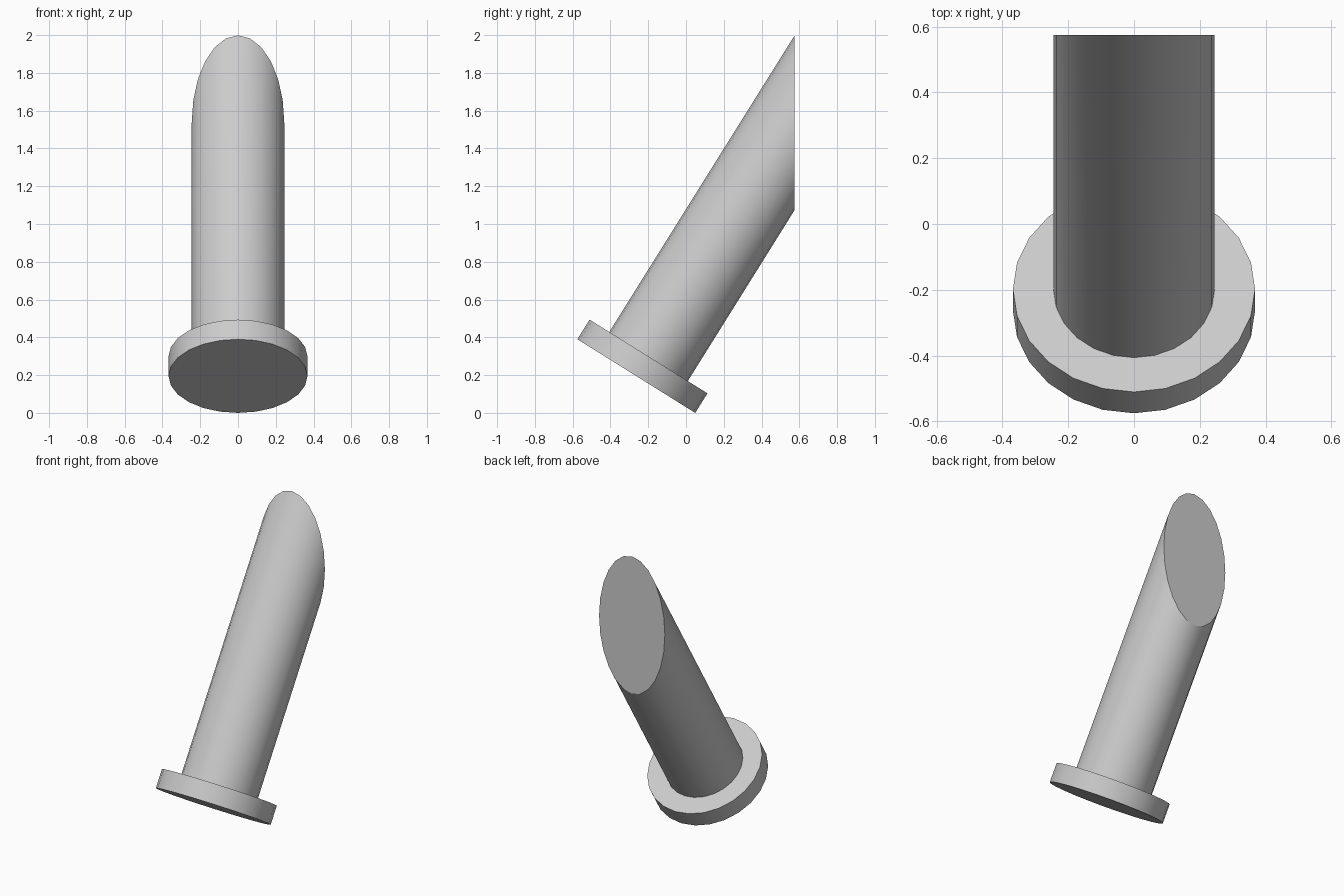
import bpy
import bmesh
from math import radians
from mathutils import Matrix, Vector

default_cube = bpy.data.objects.get("Cube")
if default_cube:
    bpy.data.objects.remove(default_cube, do_unlink=True)

GREY = (0.6, 0.6, 0.6, 1.0)
grey = bpy.data.materials.new("plain_grey")
grey.use_nodes = True
grey.diffuse_color = GREY
grey.node_tree.nodes["Principled BSDF"].inputs["Base Color"].default_value = GREY

# Shared tilted axis, starting at the centre of the head's outer face
TILT = Matrix.Translation((0, -0.263, 0.195)) @ Matrix.Rotation(radians(-32), 4, "X")
BACK_Y = 0.575


def tilted_cylinder(name, radius, start, end, cut_y=None):
    """Cylinder along the tilted axis, optionally sliced by a vertical plane."""
    bm = bmesh.new()
    placed = TILT @ Matrix.Translation((0, 0, (start + end) / 2))
    bmesh.ops.create_cone(bm, cap_ends=True, segments=24, radius1=radius,
                          radius2=radius, depth=end - start, matrix=placed)
    if cut_y is not None:
        cut = bmesh.ops.bisect_plane(
            bm, geom=bm.verts[:] + bm.edges[:] + bm.faces[:],
            plane_co=Vector((0, cut_y, 0)), plane_no=Vector((0, 1, 0)),
            clear_outer=True)
        rim = [e for e in cut["geom_cut"] if isinstance(e, bmesh.types.BMEdge)]
        bmesh.ops.contextual_create(bm, geom=rim)
    bmesh.ops.recalc_face_normals(bm, faces=bm.faces[:])
    mesh = bpy.data.meshes.new(name)
    bm.to_mesh(mesh)
    bm.free()
    mesh.materials.append(grey)
    obj = bpy.data.objects.new(name, mesh)
    bpy.context.collection.objects.link(obj)
    # Smooth walls, sharp rims
    bpy.ops.object.select_all(action="DESELECT")
    obj.select_set(True)
    bpy.context.view_layer.objects.active = obj
    bpy.ops.object.shade_smooth_by_angle(angle=radians(30))
    return obj


# Wide flat head
tilted_cylinder("head_disc", 0.368, 0, 0.122)
# Shaft with a slanted, vertical end cut
tilted_cylinder("shaft", 0.245, 0.12, 2.4, cut_y=BACK_Y)
